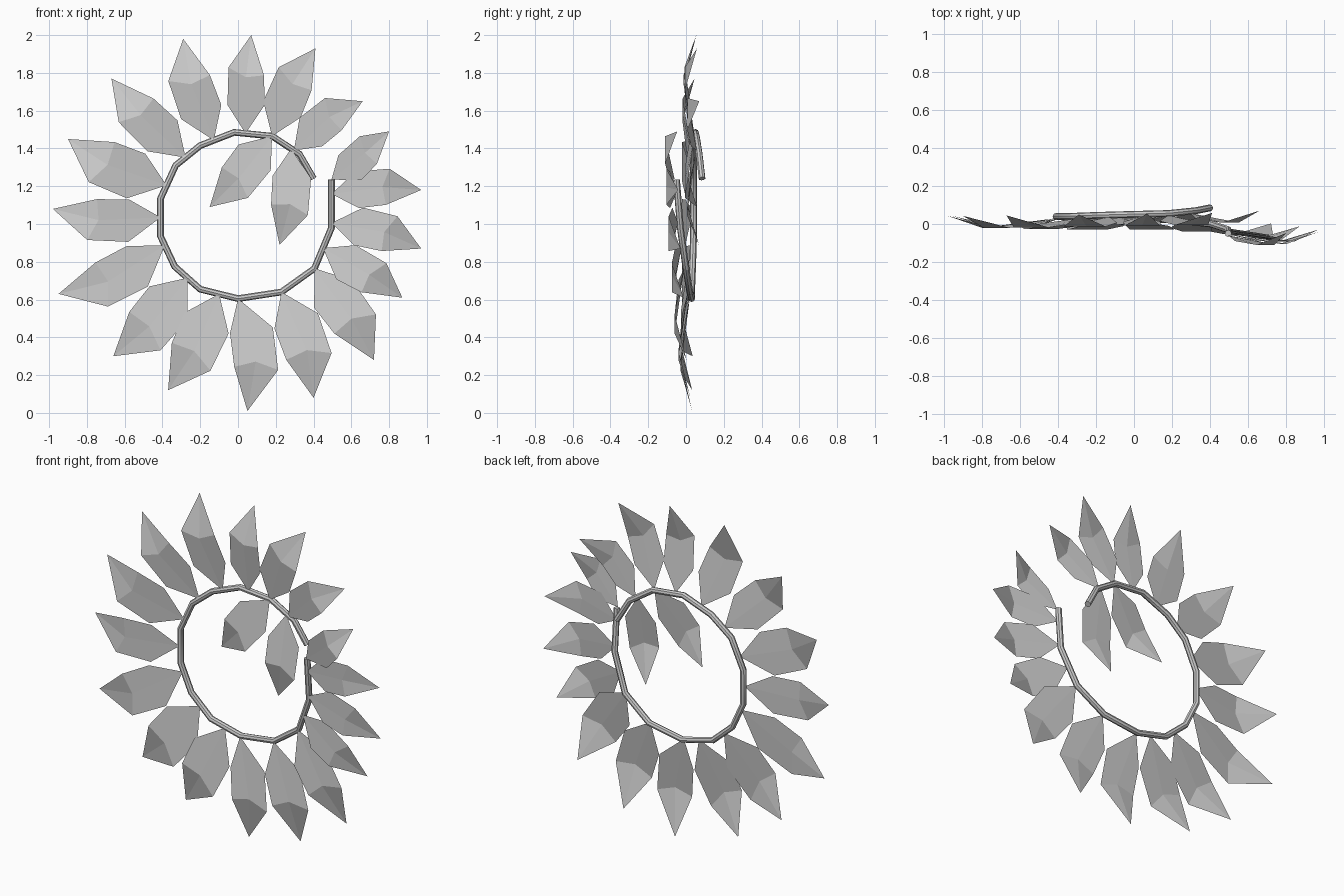
import bpy
from mathutils import Vector

cube = bpy.data.objects.get("Cube")
if cube:
    bpy.data.objects.remove(cube)


def make_material(name, color):
    mat = bpy.data.materials.new(name)
    mat.use_nodes = True
    mat.diffuse_color = color
    mat.node_tree.nodes["Principled BSDF"].inputs["Base Color"].default_value = color
    return mat


grey = make_material("plain grey", (0.6, 0.6, 0.6, 1))

# Open, slightly spiralling stem path
PATH = [Vector(p) for p in (
    (.40, .085, 1.24), (.325, .07, 1.37), (.18, .055, 1.465), (-.02, .05, 1.485),
    (-.2, .045, 1.415), (-.33, .04, 1.31), (-.41, .04, 1.135), (-.41, .04, .935),
    (-.335, .035, .775), (-.2, .03, .655), (0, .03, .605), (.23, .02, .64),
    (.405, 0, .765), (.495, -.03, .98), (.495, -.05, 1.235))]


def on_path(t):
    i = min(int(t), len(PATH) - 2)
    return PATH[i].lerp(PATH[i + 1], t - i)


def build_stem():
    curve = bpy.data.curves.new("stem_curve", "CURVE")
    curve.dimensions = "3D"
    curve.bevel_depth = 0.018
    curve.bevel_resolution = 2
    curve.use_fill_caps = True
    spline = curve.splines.new("POLY")
    spline.points.add(len(PATH) - 1)
    for point, position in zip(spline.points, PATH):
        point.co = (*position, 1)
    curve.materials.append(grey)
    stem = bpy.data.objects.new("stem", curve)
    bpy.context.collection.objects.link(stem)
    bpy.ops.object.select_all(action="DESELECT")
    stem.select_set(True)
    bpy.context.view_layer.objects.active = stem
    bpy.ops.object.convert(target="MESH")
    bpy.ops.object.shade_smooth_by_angle()


def build_leaf(name, t, tip_x, tip_z, clockwise, counter):
    """Bent leaf: rises forward from the stem, then folds back at the shoulders."""
    base = on_path(t)
    axis = Vector((tip_x - base.x, 0, tip_z - base.z))
    side = Vector((axis.z, 0, -axis.x)).normalized()

    def spot(along, across, forward):
        return base + axis * along + side * across - Vector((0, forward, 0))

    verts = [
        spot(0, 0, .01),
        spot(.3, clockwise * 1.15, .04),
        spot(.6, clockwise, .06),
        spot(1, 0, -.003),
        spot(.66, -counter, .06),
        spot(.28, -counter * .95, .04),
        spot(.57, (clockwise - counter) / 2, .06),
    ]
    faces = [(0, 1, 2, 6), (0, 6, 4, 5), (6, 2, 3), (6, 3, 4)]
    mesh = bpy.data.meshes.new(name)
    mesh.from_pydata(verts, [], faces)
    mesh.materials.append(grey)
    leaf = bpy.data.objects.new(name, mesh)
    bpy.context.collection.objects.link(leaf)


# Leaves: place on stem, tip x, tip z, clockwise and counter-clockwise half widths
OUTER = [
    (2.7, .07, 2, .08, .11), (2, .41, 1.93, .08, .13), (1.2, .66, 1.65, .06, .13),
    (14, .8, 1.49, .09, .08), (13.7, .97, 1.18, .07, .12), (13.1, .97, .87, .07, .13),
    (12.5, .87, .61, .09, .11), (12, .72, .28, .1, .14), (11, .4, .08, .08, .16),
    (10, .05, .01, .05, .18), (9.5, -.37, .12, .1, .15), (8.5, -.66, .3, .1, .16),
    (7.3, -.95, .63, .07, .17), (6.5, -.98, 1.08, .07, .15), (5.6, -.9, 1.45, .09, .16),
    (4.6, -.67, 1.77, .09, .13), (3.6, -.29, 1.98, .08, .14)]
INNER = [(2, -.15, 1.09, .09, .12), (1.3, .22, .89, .07, .13)]

build_stem()
for group, leaves in (("outer_leaf", OUTER), ("inner_leaf", INNER)):
    for number, leaf in enumerate(leaves, 1):
        build_leaf(f"{group}_{number}", *leaf)
